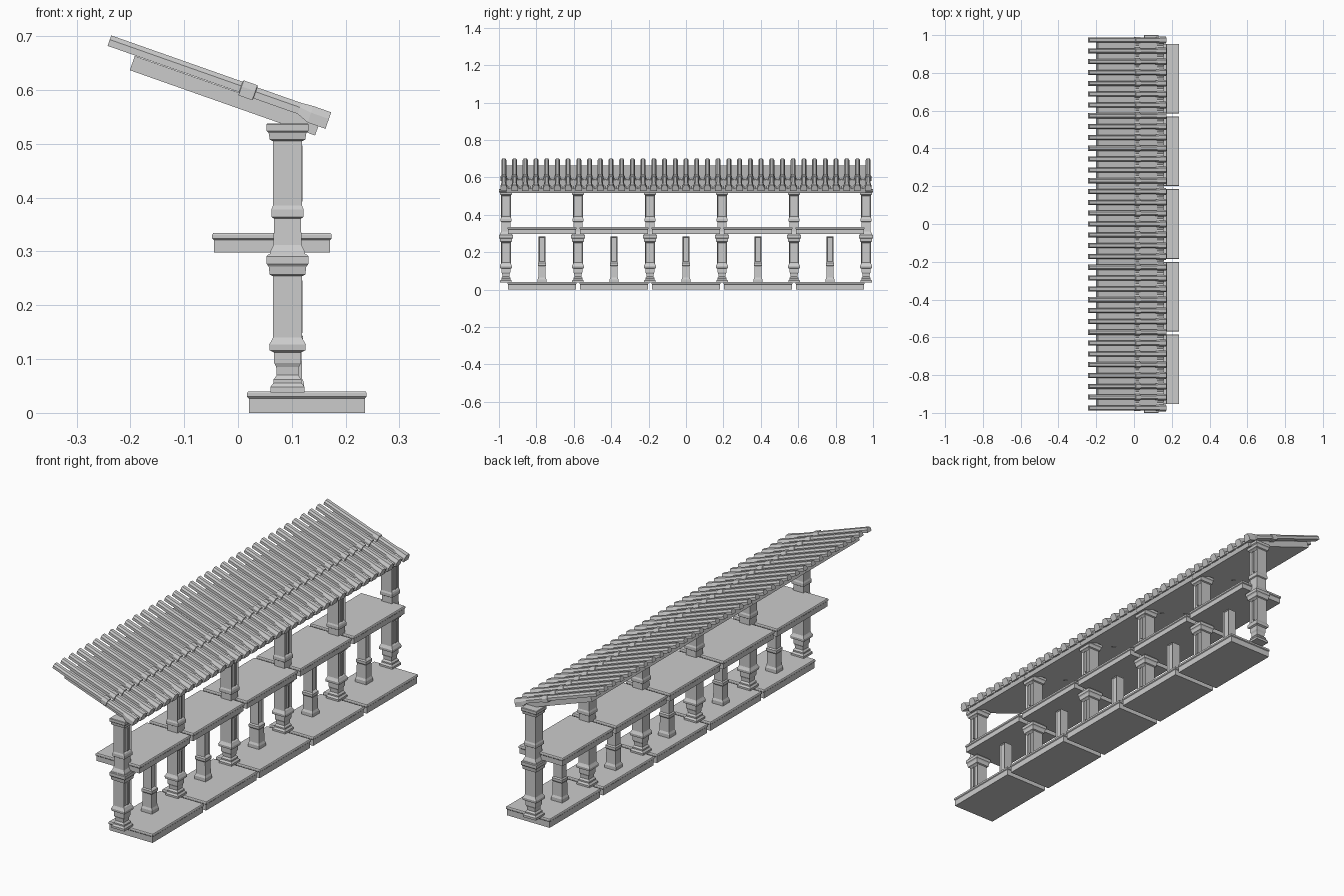
import bpy, bmesh, math
from mathutils import Vector

if "Cube" in bpy.data.objects:
    bpy.data.objects.remove(bpy.data.objects["Cube"])

STEP = 0.385          # bay length
CX = 0.092            # column line
SLOPE = math.radians(19.4)
D = Vector((math.cos(SLOPE), 0, -math.sin(SLOPE)))   # down the roof
N = Vector((math.sin(SLOPE), 0, math.cos(SLOPE)))    # roof normal
O = Vector((-0.242, 0, 0.683))                       # upper end of tile underside


def finish(bm, name):
    bmesh.ops.recalc_face_normals(bm, faces=bm.faces)
    me = bpy.data.meshes.new(name)
    bm.to_mesh(me)
    bm.free()
    ob = bpy.data.objects.new(name, me)
    bpy.context.collection.objects.link(ob)
    return ob


def loft(bm, rings):
    """Skin a list of equal-length point rings and cap both ends."""
    vs = [[bm.verts.new(p) for p in r] for r in rings]
    n = len(vs[0])
    for a, b in zip(vs, vs[1:]):
        for i in range(n):
            bm.faces.new((a[i], a[(i + 1) % n], b[(i + 1) % n], b[i]))
    bm.faces.new(vs[0])
    bm.faces.new(vs[-1])


def rect(cx, cy, hx, hy, z):
    return [Vector((cx + sx * hx, cy + sy * hy, z))
            for sx, sy in ((-1, -1), (1, -1), (1, 1), (-1, 1))]


def recess_front(bm, zmin, border, depth):
    """Sink a panel into the tall +x shaft face."""
    bm.normal_update()
    bmesh.ops.recalc_face_normals(bm, faces=bm.faces)
    fs = [f for f in bm.faces if f.normal.x > 0.95 and f.calc_center_median().z > zmin
          and max(v.co.z for v in f.verts) - min(v.co.z for v in f.verts) > 0.09]
    bmesh.ops.inset_region(bm, faces=fs, thickness=border, depth=0)
    bmesh.ops.translate(bm, verts=list({v for f in fs for v in f.verts}), vec=(-depth, 0, 0))


def box(bm, x0, x1, y0, y1, z0, z1):
    cx, cy = (x0 + x1) / 2, (y0 + y1) / 2
    loft(bm, [rect(cx, cy, (x1 - x0) / 2, (y1 - y0) / 2, z) for z in (z0, z1)])


def slab(name, cx, cy, z, h):
    """Floor slab with a bevelled lip on top."""
    bm = bmesh.new()
    prof = [(0.108, 0), (0.108, h - 0.013), (0.111, h - 0.01),
            (0.111, h - 0.003), (0.109, h)]
    loft(bm, [rect(cx, cy, hx, hx + 0.073, z + dz) for hx, dz in prof])
    finish(bm, name)


def column(name, cy, prof, shaft):
    bm = bmesh.new()
    loft(bm, [rect(CX, cy, h, h * 0.96, z) for h, z in prof])
    recess_front(bm, shaft[0], 0.007, 0.006)
    # raised rib in the middle of the panel
    box(bm, CX + 0.015, CX + 0.028, cy - 0.004, cy + 0.004, *shaft)
    finish(bm, name)


LOWER = [(.032, .038), (.032, .048), (.026, .056), (.026, .062), (.020, .070), (.021, .085),
         (.025, .093), (.025, .112), (.033, .116), (.034, .127), (.029, .136), (.027, .140),
         (.027, .254), (.033, .257), (.035, .272), (.039, .277), (.039, .291), (.036, .294)]
UPPER = [(.034, .290), (.032, .300), (.026, .312), (.025, .361), (.030, .364), (.030, .378),
         (.027, .385), (.027, .505), (.033, .508), (.035, .520), (.039, .524), (.039, .536),
         (.037, .538)]

# two storeys of columns
for i in range(6):
    y = (i - 2.5) * STEP
    column(f"lower_column_{i}", y, LOWER, (.148, .246))
    column(f"upper_column_{i}", y, UPPER, (.393, .497))

# floors and small intermediate posts, one per bay
POST = [(.024, .038), (.024, .055), (.020, .064), (.019, .126), (.022, .130), (.022, .142),
        (.0175, .147), (.0175, .283)]
for i in range(5):
    y = (i - 2) * STEP
    slab(f"base_slab_{i}", 0.128, y, 0, 0.04)
    slab(f"balcony_slab_{i}", 0.063, y, 0.298, 0.036)
    bm = bmesh.new()
    loft(bm, [rect(CX + 0.003, y, h + 0.004, h, z) for h, z in POST])
    recess_front(bm, 0.14, 0.005, 0.006)
    finish(bm, f"small_post_{i}")


def roof_pt(u, y, w):
    return O + D * u + N * w + Vector((0, y, 0))


def roof_ring(u, y, shape):
    return [roof_pt(u, y + a, w) for a, w in shape]


def arch(hw, lo, hi):
    """Faceted half-round tile section."""
    m = lo + (hi - lo) * 0.6
    return [(-hw, lo), (hw, lo), (hw, m), (hw * 0.55, hi), (-hw * 0.55, hi), (-hw, m)]


# sloping roof panels
for i in range(5):
    y = (i - 2) * STEP
    bm = bmesh.new()
    h = STEP / 2 - 0.0005
    loft(bm, [roof_ring(u, y, [(-h, -.030), (h, -.030), (h, -.002), (-h, -.002)])
              for u in (.054, .419)])
    finish(bm, f"roof_panel_{i}")

# rows of cover tiles with collar and eave end, plus pan lips between them
tiles, lips = bmesh.new(), bmesh.new()
COUNT = 35
pitch = 1.948 / (COUNT - 1)
for i in range(COUNT):
    y = (i - (COUNT - 1) / 2) * pitch
    up, low = arch(.0135, -.001, .0195), arch(.0135, -.003, .0185)
    collar, cap = arch(.0165, -.007, .0225), arch(.0175, -.012, .0205)
    loft(tiles, [roof_ring(u, y, s) for u, s in (
        (0, up), (.259, up), (.260, collar), (.287, collar), (.288, low),
        (.375, low), (.398, cap), (.433, cap))])
    if i < COUNT - 1:
        yl = y + pitch / 2
        lip = [(-.013, -.004), (0, -.012), (.013, -.004), (.013, .003), (0, -.002), (-.013, .003)]
        loft(lips, [roof_ring(u, yl, lip) for u in (.385, .424)])
        loft(lips, [roof_ring(u, yl, lip) for u in (.265, .285)])
finish(tiles, "roof_tiles")
finish(lips, "pan_tile_lips")
